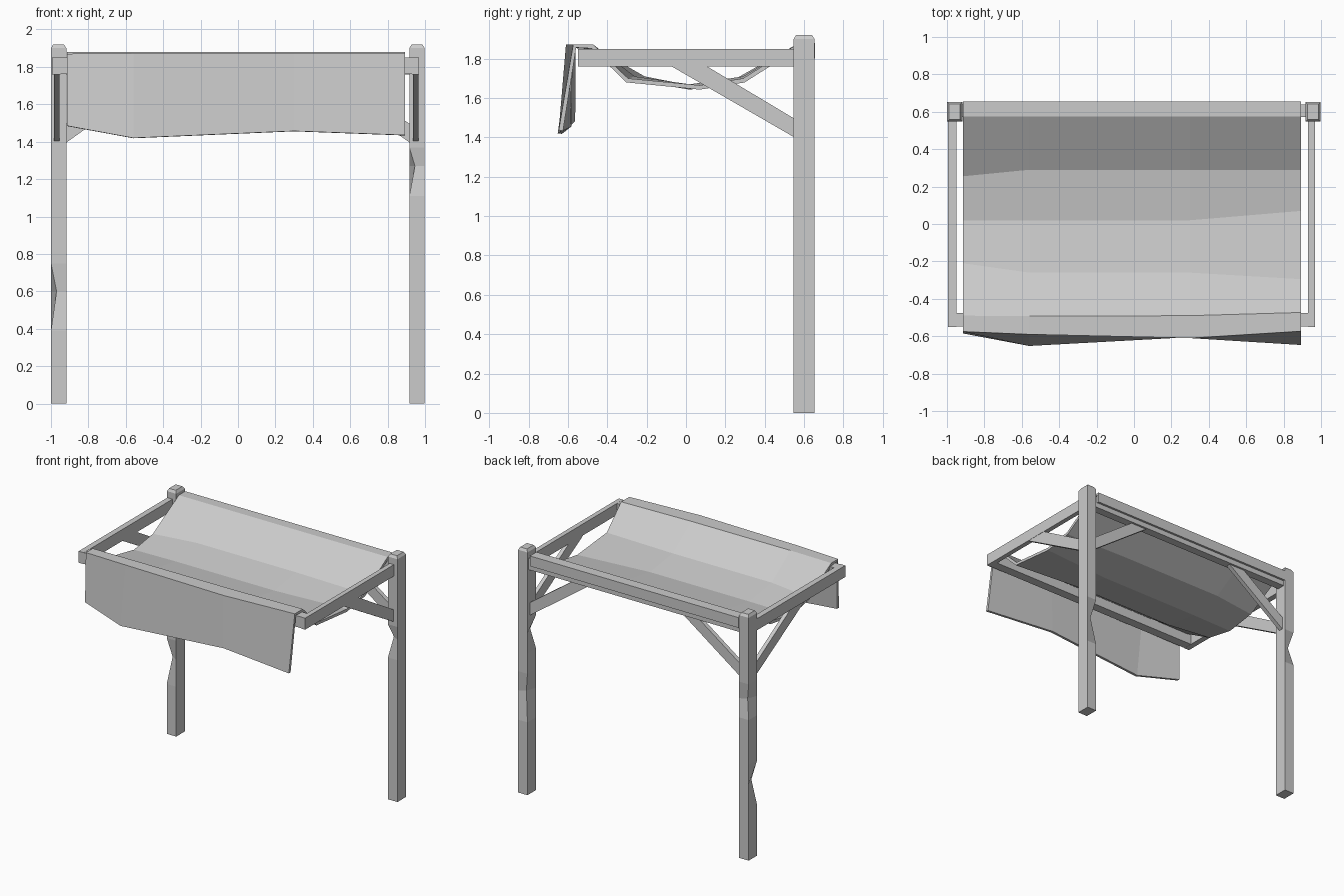
import bpy

if "Cube" in bpy.data.objects:
    bpy.data.objects.remove(bpy.data.objects["Cube"])


def make(name, verts, faces):
    me = bpy.data.meshes.new(name)
    me.from_pydata(verts, [], faces)
    me.update()
    ob = bpy.data.objects.new(name, me)
    bpy.context.collection.objects.link(ob)
    return ob


def loft(name, rings):
    """Skin a list of four-corner rings and close both ends."""
    verts = [v for ring in rings for v in ring]
    faces = [(3, 2, 1, 0)]
    for i in range(len(rings) - 1):
        a, b = 4 * i, 4 * i + 4
        faces += [(a + k, a + (k + 1) % 4, b + (k + 1) % 4, b + k) for k in range(4)]
    n = 4 * (len(rings) - 1)
    faces.append((n, n + 1, n + 2, n + 3))
    return make(name, verts, faces)


def box(name, x0, x1, y0, y1, z0, z1):
    return loft(name, [[(x0, y0, z), (x1, y0, z), (x1, y1, z), (x0, y1, z)]
                       for z in (z0, z1)])


def post(name, x0, x1, chips):
    """Square post with chamfered top; chips = (corner, z low, z mid, z high)."""
    y0, y1 = 0.547, 0.653
    mid = {c[2]: c[0] for c in chips}
    levels = sorted([0, 1.9, 1.92] + [z for c in chips for z in c[1:]])
    rings = []
    for z in levels:
        i = 0.012 if z == 1.92 else 0
        ring = [[x0 + i, y0 + i, z], [x1 - i, y0 + i, z],
                [x1 - i, y1 - i, z], [x0 + i, y1 - i, z]]
        if z in mid:
            k = mid[z]
            ring[k][0] += 0.03
            ring[k][1] += 0.03 if k == 0 else -0.03
        rings.append(ring)
    loft(name, rings)


# Weathered rear posts, corner 0 = front left, corner 3 = back left
post("left_post", -1.0, -0.918, [(0, 0.39, 0.6, 0.75), (3, 1.1, 1.25, 1.38)])
post("right_post", 0.916, 0.998, [(3, 0.57, 0.8, 0.95), (0, 1.11, 1.27, 1.37)])

# Roof frame
box("left_rail", -0.995, -0.95, -0.55, 0.56, 1.76, 1.85)
box("right_rail", 0.93, 0.967, -0.55, 0.56, 1.76, 1.85)
box("front_beam", -0.994, 0.966, -0.548, -0.475, 1.761, 1.849)
box("back_beam", -0.93, 0.93, 0.573, 0.638, 1.76, 1.85)

# Diagonal braces under the side rails
prof = [(0.56, 1.395), (0.56, 1.49), (0.1, 1.765), (-0.08, 1.765)]
for side, x0, x1 in (("left", -0.985, -0.955), ("right", 0.935, 0.965)):
    loft(side + "_side_brace", [[(x, y, z) for y, z in reversed(prof)] for x in (x1, x0)])

# Diagonal braces under the back beam
prof = [(0.925, 1.39), (0.925, 1.49), (0.54, 1.765), (0.40, 1.765)]
for side, s in (("left", -1), ("right", 1)):
    pts = prof if s > 0 else prof[::-1]
    loft(side + "_back_brace", [[(s * x, y, z) for x, z in pts] for y in (0.622, 0.588)])

# Sagging cloth canopy: rows of (y, z) per column from back flap to front hem
cols = (-0.915, -0.56, 0.3, 0.893)
rows = [
    ((0.655, 0.655, 0.655, 0.655), (1.80, 1.80, 1.80, 1.80)),
    ((0.655, 0.655, 0.655, 0.655), (1.88, 1.88, 1.88, 1.88)),
    ((0.575, 0.575, 0.575, 0.575), (1.88, 1.88, 1.88, 1.88)),
    ((0.255, 0.29, 0.29, 0.29), (1.70, 1.71, 1.71, 1.70)),
    ((0.02, 0.02, 0.02, 0.07), (1.665, 1.67, 1.67, 1.665)),
    ((-0.21, -0.26, -0.26, -0.295), (1.71, 1.71, 1.71, 1.70)),
    ((-0.49, -0.493, -0.49, -0.473), (1.87, 1.873, 1.873, 1.873)),
    ((-0.575, -0.59, -0.61, -0.573), (1.87, 1.873, 1.873, 1.873)),
    ((-0.585, -0.652, -0.605, -0.647), (1.485, 1.42, 1.457, 1.435)),
]
verts = [(x, y, z) for ys, zs in rows for x, y, z in zip(cols, ys, zs)]
faces = [(4 * r + c, 4 * r + c + 4, 4 * r + c + 5, 4 * r + c + 1)
         for r in range(len(rows) - 1) for c in range(3)]
cloth = make("cloth_canopy", verts, faces)
mod = cloth.modifiers.new("thickness", 'SOLIDIFY')
mod.thickness = 0.022
mod.offset = -1
